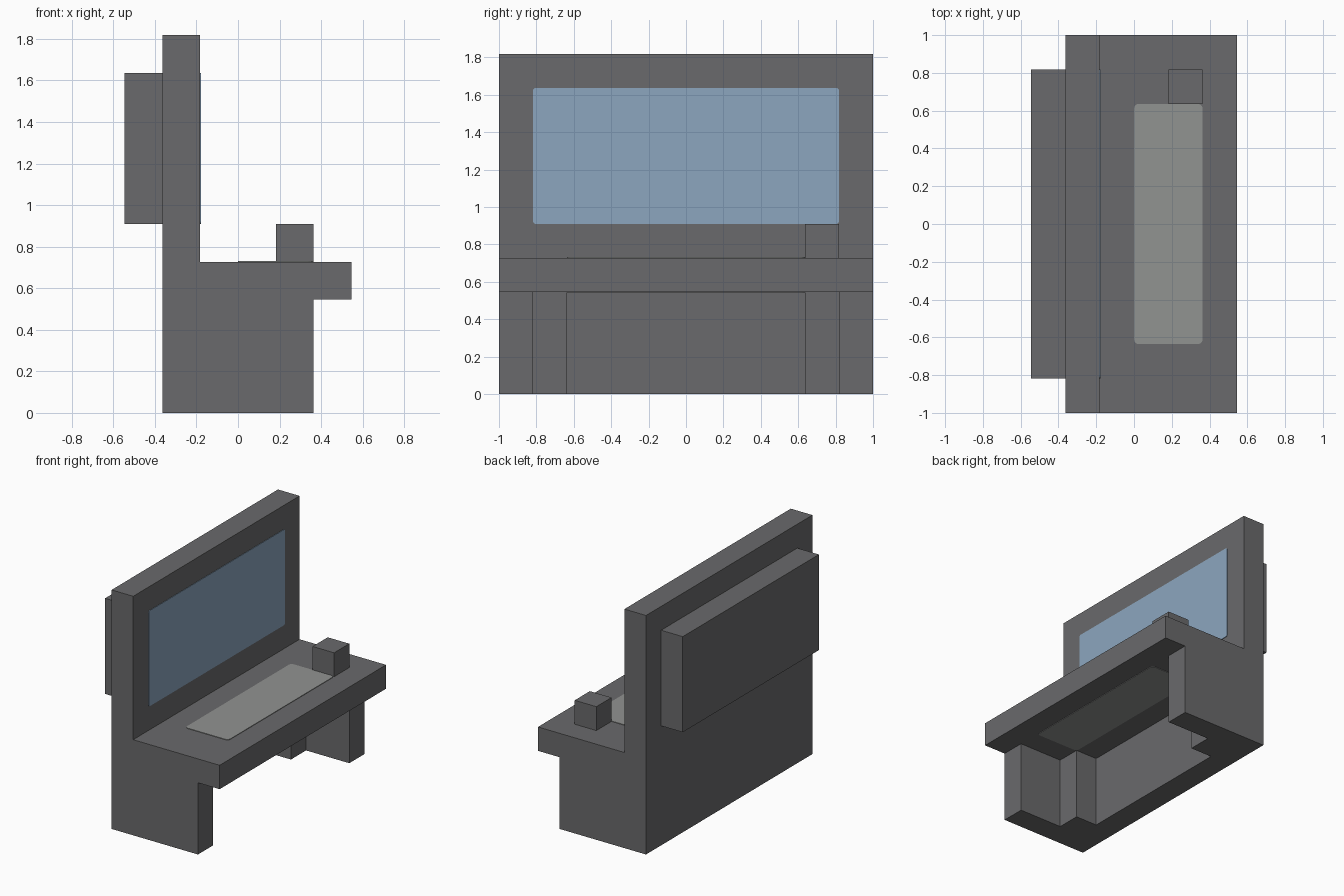
import bpy
import bmesh
from mathutils import Vector

if "Cube" in bpy.data.objects:
    bpy.data.objects.remove(bpy.data.objects["Cube"], do_unlink=True)

U = 2 / 11          # module: every part is a whole number of these
PLATE = 0.004       # thickness of inlaid panels


def make_material(name, rgb):
    mat = bpy.data.materials.new(name)
    mat.use_nodes = True
    mat.diffuse_color = (*rgb, 1)
    bsdf = mat.node_tree.nodes["Principled BSDF"]
    bsdf.inputs["Base Color"].default_value = (*rgb, 1)
    bsdf.inputs["Roughness"].default_value = 0.8
    return mat


dark_grey = make_material("dark grey", (0.144, 0.144, 0.149))
light_grey = make_material("light grey", (0.283, 0.292, 0.283))
pale_blue = make_material("pale blue", (0.262, 0.381, 0.521))


def box(name, lo, hi, mat, round_axis=None, radius=0.025):
    """Box between two corners; edges along round_axis can be rounded."""
    lo, hi = Vector(lo), Vector(hi)
    bm = bmesh.new()
    bmesh.ops.create_cube(bm, size=1)
    for v in bm.verts:
        v.co = Vector((c + 0.5) * (b - a) + a for c, a, b in zip(v.co, lo, hi))
    if round_axis is not None:
        edges = [e for e in bm.edges
                 if abs((e.verts[0].co - e.verts[1].co)[round_axis]) > 1e-5]
        bmesh.ops.bevel(bm, geom=edges, offset=radius, segments=3,
                        profile=0.5, affect='EDGES')
    bmesh.ops.recalc_face_normals(bm, faces=bm.faces)
    mesh = bpy.data.meshes.new(name)
    bm.to_mesh(mesh)
    bm.free()
    mesh.materials.append(mat)
    obj = bpy.data.objects.new(name, mesh)
    bpy.context.collection.objects.link(obj)
    return obj


# Upright back panel and the housing behind it
box("back_panel", (-2*U, -1, 0), (-U, 1, 10*U), dark_grey)
box("rear_housing", (-3*U, -4.5*U, 5*U), (-2*U, 4.5*U, 9*U), dark_grey)

# Desk slab with a small block on top
box("desk_top", (-U, -1, 3*U), (3*U, 1, 4*U), dark_grey)
box("desk_block", (U, 3.5*U, 4*U), (2*U, 4.5*U, 5*U), dark_grey)

# Side legs, each with a short inner brace against the back panel
for side, s in (("left", 1), ("right", -1)):
    y0, y1 = sorted((s*4.5*U, s*5.5*U))
    box(f"{side}_leg", (-U, y0, 0), (2*U, y1, 3*U), dark_grey)
    y0, y1 = sorted((s*3.5*U, s*4.5*U))
    box(f"{side}_brace", (-U, y0, 0), (0, y1, 3*U), dark_grey)

# Screen on the back panel
box("screen", (-U, -4.5*U, 5*U), (-U + PLATE, 4.5*U, 9*U), pale_blue, 0, 0.015)

# Light panels on the top and underside of the desk
box("desk_panel", (0, -3.5*U, 4*U), (2*U, 3.5*U, 4*U + PLATE), light_grey, 2)
box("underside_panel", (0, -3.5*U, 3*U - PLATE), (2*U, 3.5*U, 3*U), light_grey, 2)
